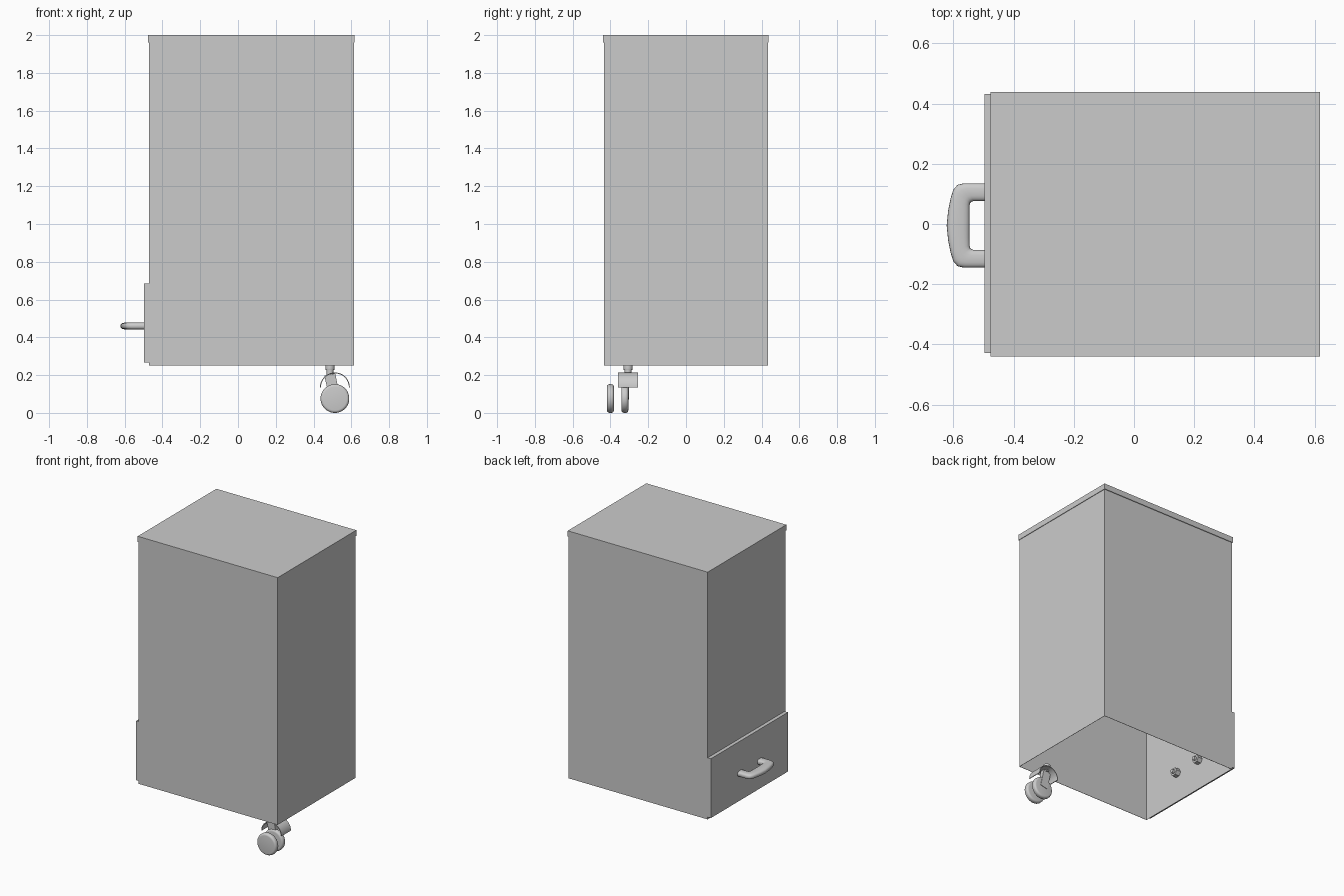
import bpy, bmesh, math
from mathutils import Vector, Matrix

default = bpy.data.objects.get("Cube")
if default:
    bpy.data.objects.remove(default, do_unlink=True)

grey = bpy.data.materials.new("light_grey")
grey.use_nodes = True
grey.diffuse_color = (0.6, 0.6, 0.6, 1)
grey.node_tree.nodes["Principled BSDF"].inputs["Base Color"].default_value = (0.6, 0.6, 0.6, 1)


def finish(name, bm, smooth=False):
    bmesh.ops.recalc_face_normals(bm, faces=bm.faces)
    mesh = bpy.data.meshes.new(name)
    bm.to_mesh(mesh)
    bm.free()
    mesh.materials.append(grey)
    obj = bpy.data.objects.new(name, mesh)
    bpy.context.collection.objects.link(obj)
    if smooth:
        bpy.ops.object.select_all(action="DESELECT")
        obj.select_set(True)
        bpy.context.view_layer.objects.active = obj
        bpy.ops.object.shade_smooth_by_angle(angle=math.radians(40))
    return obj


def box_mesh(low, high):
    low, high = Vector(low), Vector(high)
    bm = bmesh.new()
    bmesh.ops.create_cube(bm, size=1)
    bmesh.ops.scale(bm, vec=high - low, verts=bm.verts)
    bmesh.ops.translate(bm, vec=(low + high) / 2, verts=bm.verts)
    return bm


def cylinder(name, centre, radius, depth, axis="Z", sides=32, bevel=0):
    turn = {"X": Matrix.Rotation(math.pi / 2, 4, "Y"),
            "Y": Matrix.Rotation(math.pi / 2, 4, "X"),
            "Z": Matrix.Identity(4)}[axis]
    bm = bmesh.new()
    bmesh.ops.create_cone(bm, cap_ends=True, segments=sides, radius1=radius,
                          radius2=radius, depth=depth,
                          matrix=Matrix.Translation(centre) @ turn)
    if bevel:
        rims = [e for e in bm.edges if e.calc_face_angle(0) > 1]
        bmesh.ops.bevel(bm, geom=rims, offset=bevel, segments=4, profile=0.5,
                        affect="EDGES")
    return finish(name, bm, smooth=sides > 8)


# Cabinet body: thin sheet walls, open underneath
bm = box_mesh((-0.472, -0.435, 0.25), (0.614, 0.433, 1.965))
bm.faces.ensure_lookup_table()
bottom = [f for f in bm.faces if f.normal.z < -0.5]
bmesh.ops.delete(bm, geom=bottom, context="FACES_ONLY")
body = finish("cabinet_body", bm)
sheet = body.modifiers.new("sheet_thickness", "SOLIDIFY")
sheet.thickness = 0.003
sheet.offset = -1

# Lid and drawer front
finish("lid", box_mesh((-0.476, -0.44, 1.96), (0.618, 0.438, 2.0)))
finish("drawer_front", box_mesh((-0.497, -0.428, 0.266), (-0.472, 0.432, 0.685)))

# Handle: rounded sections lofted between an outer and an inner outline
outer = [(-0.49, 0.14), (-0.565, 0.14), (-0.586, 0.135), (-0.6, 0.119),
         (-0.609, 0.09), (-0.617, 0.05), (-0.622, 0)]
inner = [(-0.49, 0.081), (-0.532, 0.081), (-0.54, 0.079), (-0.544, 0.075),
         (-0.546, 0.067), (-0.546, 0.04), (-0.546, 0)]
half = list(zip(outer, inner))
stations = half + [((a, -b), (c, -d)) for (a, b), (c, d) in reversed(half[:-1])]
bm = bmesh.new()
rings = []
for out, inn in stations:
    out, inn = Vector((*out, 0)), Vector((*inn, 0))
    middle, reach = (out + inn) / 2, (out - inn) / 2
    ring = []
    for i in range(20):
        c, s = math.cos(i * math.tau / 20), math.sin(i * math.tau / 20)
        flat = math.copysign(abs(c) ** 0.75, c)
        tall = math.copysign(abs(s) ** 0.75, s)
        ring.append(bm.verts.new(middle + reach * flat
                                 + Vector((0, -0.005, 0.46 + 0.019 * tall))))
    rings.append(ring)
for a, b in zip(rings, rings[1:]):
    for i in range(20):
        j = (i + 1) % 20
        bm.faces.new((a[i], a[j], b[j], b[i]))
bm.faces.new(rings[0])
bm.faces.new(rings[-1])
finish("drawer_handle", bm, smooth=True)

# Handle fixings inside the cabinet
for label, y in (("left", 0.105), ("right", -0.115)):
    cylinder("handle_nut_" + label, (-0.452, y, 0.46), 0.03, 0.035, "X", sides=6)
    cylinder("handle_bolt_" + label, (-0.44, y, 0.46), 0.014, 0.045, "X", sides=16)

# Caster: stem, collar and twin wheels
STEM_X, WHEEL_X, CASTER_Y = 0.487, 0.513, -0.307
cylinder("caster_collar", (STEM_X, CASTER_Y, 0.239), 0.024, 0.026, bevel=0.003)
cylinder("caster_stem", (STEM_X, CASTER_Y, 0.22), 0.018, 0.04)
for label, y in (("outer", -0.4), ("inner", -0.324)):
    cylinder("caster_wheel_" + label, (WHEEL_X, y, 0.076), 0.076, 0.037, "Y",
             sides=48, bevel=0.014)

# Caster hood: a thin half-round shell over the wheels
bm = bmesh.new()
rows = []
for i in range(25):
    a = math.pi * i / 24
    pair = []
    for r in (0.079, 0.074):
        x, z = WHEEL_X + r * math.cos(a), 0.135 + r * math.sin(a)
        pair += [bm.verts.new((x, y, z)) for y in (-0.36, -0.254)]
    rows.append((pair[0], pair[1], pair[3], pair[2]))
for a, b in zip(rows, rows[1:]):
    for i in range(4):
        j = (i + 1) % 4
        bm.faces.new((a[i], a[j], b[j], b[i]))
bm.faces.new(rows[0])
bm.faces.new(rows[-1])
finish("caster_hood", bm, smooth=True)

# Caster leg: a slanted bar from the stem down to the wheel centre
bm = box_mesh((-0.029, -0.333, 0), (0.029, -0.302, 0.13))
lean = Matrix.Translation((WHEEL_X, 0, 0.076)) @ Matrix.Rotation(-0.21, 4, "Y")
bmesh.ops.transform(bm, matrix=lean, verts=bm.verts)
finish("caster_leg", bm)
